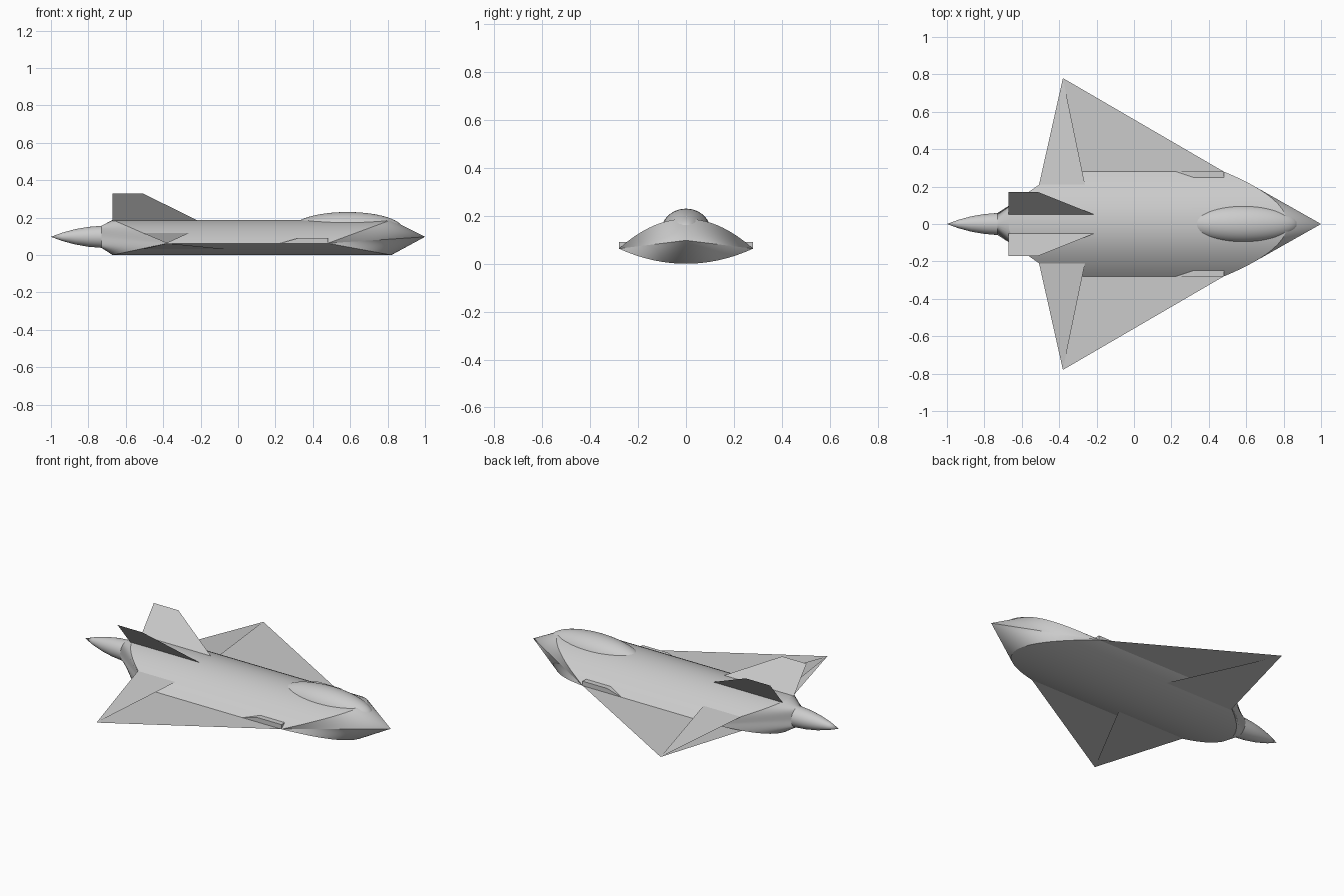
import bpy, bmesh, math

old = bpy.data.objects.get("Cube")
if old:
    bpy.data.objects.remove(old, do_unlink=True)

# One light grey hull colour
grey = bpy.data.materials.new("light_grey")
grey.use_nodes = True
COLOR = (0.6, 0.6, 0.6, 1)
grey.diffuse_color = COLOR
grey.node_tree.nodes["Principled BSDF"].inputs["Base Color"].default_value = COLOR

HALF, EDGE, MID, SEG = 0.28, 0.063, 0.0975, 64


def finish(name, bm, smooth=None):
    if smooth:
        bmesh.ops.recalc_face_normals(bm, faces=bm.faces)
    mesh = bpy.data.meshes.new(name)
    bm.to_mesh(mesh)
    bm.free()
    obj = bpy.data.objects.new(name, mesh)
    bpy.context.collection.objects.link(obj)
    mesh.materials.append(grey)
    if smooth:
        bpy.ops.object.select_all(action='DESELECT')
        obj.select_set(True)
        bpy.context.view_layer.objects.active = obj
        bpy.ops.object.shade_smooth_by_angle(angle=math.radians(smooth))
    return obj


def sheet(name, points, side):
    """Thin flat panel, mirrored to either side."""
    bm = bmesh.new()
    bm.faces.new([bm.verts.new((x, y * side, z)) for x, y, z in points])
    return finish(name, bm)


def lens_ring(x_edge, x_mid):
    """Lens-shaped section swept back from the centre line to the edges."""
    ring = []
    for i in range(SEG):
        t = 2 * math.pi * i / SEG
        s = math.sin(t)
        rise = (0.188 - EDGE) if s > 0 else -EDGE
        ring.append((x_edge + (x_mid - x_edge) * s * s,
                     HALF * math.cos(t), EDGE + rise * s * s))
    return ring


def round_ring(x, r):
    return [(x, r * math.cos(2 * math.pi * i / SEG),
             MID + r * math.sin(2 * math.pi * i / SEG)) for i in range(SEG)]


# Fuselage: nose cone, lens body, tapering tail and pointed exhaust
bm = bmesh.new()
sections = [lens_ring(0.48, 0.82), lens_ring(-0.38, -0.67)]
sections += [round_ring(x, r) for x, r in
             ((-0.73, 0.059), (-0.8, 0.053), (-0.87, 0.041), (-0.94, 0.022))]
rings = [[bm.verts.new(p) for p in s] for s in sections]
nose = bm.verts.new((1, 0, MID))
tail = bm.verts.new((-1, 0, MID))
for i in range(SEG):
    j = (i + 1) % SEG
    bm.faces.new((nose, rings[0][i], rings[0][j]))
    for a, b in zip(rings, rings[1:]):
        bm.faces.new((a[i], b[i], b[j], a[j]))
    bm.faces.new((tail, rings[-1][j], rings[-1][i]))
finish("fuselage", bm, 22)

# Canopy: stretched ellipsoid sunk into the hull
bm = bmesh.new()
bmesh.ops.create_uvsphere(bm, u_segments=48, v_segments=24, radius=1)
for v in bm.verts:
    v.co = (0.585 + 0.295 * v.co.x, 0.102 * v.co.y, 0.14 + 0.09 * v.co.z)
finish("canopy", bm, 40)

for side, word in ((1, "back"), (-1, "front")):
    tip = (-0.38, 0.78, EDGE)
    # Delta wing
    sheet(word + "_wing", [(0.48, HALF, EDGE), tip, (-0.38, HALF, EDGE)], side)
    # Upper and lower trailing flaps meeting at the wing tip
    sheet(word + "_upper_flap", [(-0.26, 0.2, 0.118), tip, (-0.51, 0.2, 0.118)], side)
    sheet(word + "_lower_flap", [(-0.06, 0.2, 0.032), tip, (-0.51, 0.2, 0.032)], side)
    # Canted tail fin
    sheet(word + "_tail_fin", [(-0.21, 0.05, 0.182), (-0.51, 0.17, 0.33),
                               (-0.67, 0.17, 0.33), (-0.67, 0.05, 0.182)], side)
    # Intake: wedge prism along the hull edge
    bm = bmesh.new()
    outline = ((0.225, EDGE), (0.48, EDGE), (0.48, 0.09), (0.32, 0.09))
    face = bm.faces.new([bm.verts.new((x, side * HALF, z)) for x, z in outline])
    new = bmesh.ops.extrude_face_region(bm, geom=[face])["geom"]
    for v in new:
        if isinstance(v, bmesh.types.BMVert):
            v.co.y -= side * 0.06
    bmesh.ops.recalc_face_normals(bm, faces=bm.faces)
    finish(word + "_intake", bm)
